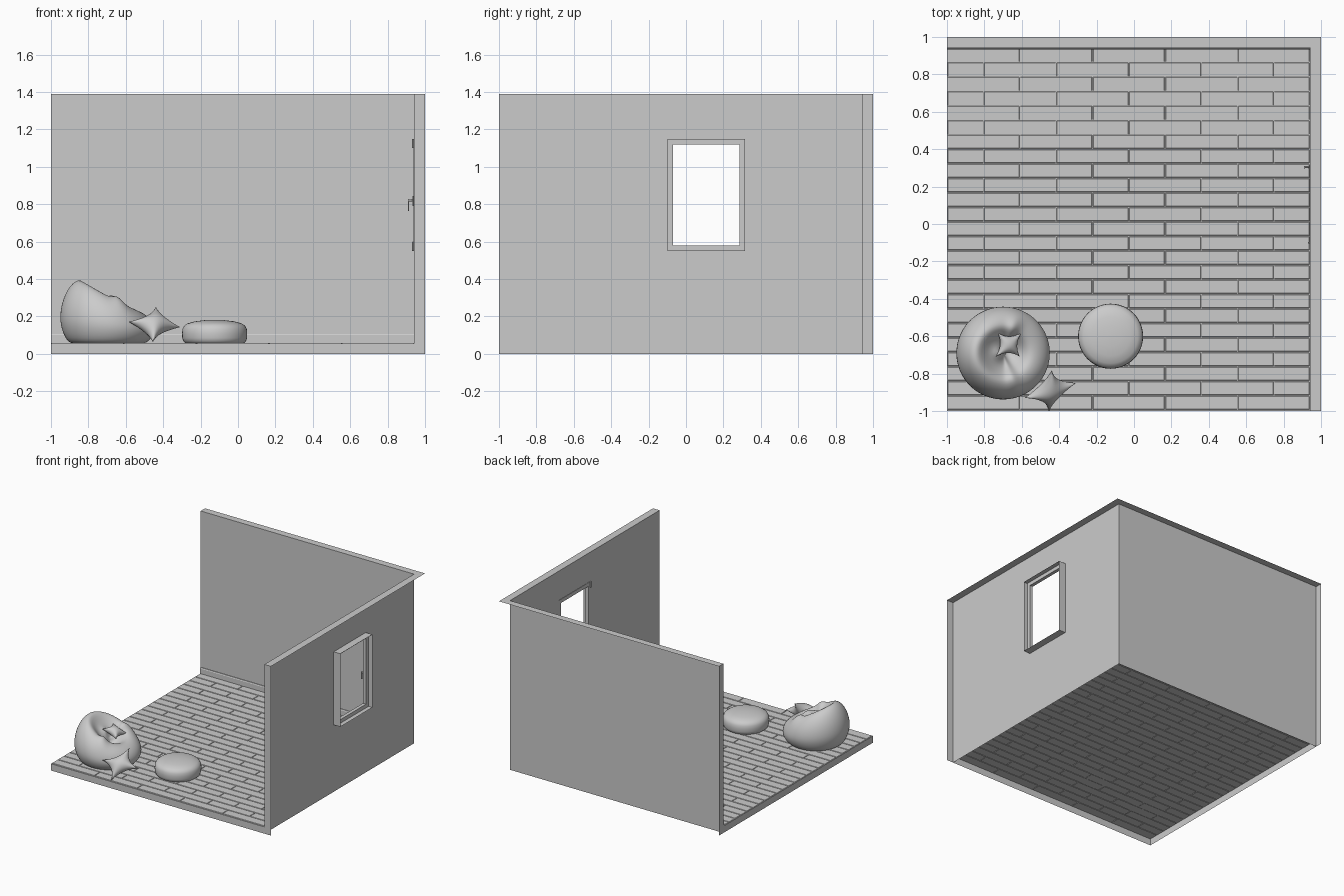
import bpy, bmesh, math
from mathutils import Vector

if "Cube" in bpy.data.objects:
    bpy.data.objects.remove(bpy.data.objects["Cube"])


def add_mesh(name, verts, faces, smooth=None):
    me = bpy.data.meshes.new(name)
    me.from_pydata([tuple(v) for v in verts], [], faces)
    bm = bmesh.new()
    bm.from_mesh(me)
    bmesh.ops.remove_doubles(bm, verts=bm.verts, dist=1e-5)
    bmesh.ops.recalc_face_normals(bm, faces=bm.faces)
    bm.to_mesh(me)
    bm.free()
    ob = bpy.data.objects.new(name, me)
    bpy.context.collection.objects.link(ob)
    if smooth:
        bpy.ops.object.select_all(action='DESELECT')
        bpy.context.view_layer.objects.active = ob
        ob.select_set(True)
        bpy.ops.object.shade_smooth_by_angle(angle=math.radians(smooth))
    return ob


def box_data(lo, hi):
    v = [(x, y, z) for x in (lo[0], hi[0]) for y in (lo[1], hi[1]) for z in (lo[2], hi[2])]
    f = [(0, 1, 3, 2), (4, 6, 7, 5), (0, 4, 5, 1), (2, 3, 7, 6), (0, 2, 6, 4), (1, 5, 7, 3)]
    return v, f


def boxes(name, pairs, bevel=0):
    verts, faces = [], []
    for lo, hi in pairs:
        v, f = box_data(lo, hi)
        faces += [tuple(i + len(verts) for i in q) for q in f]
        verts += v
    ob = add_mesh(name, verts, faces)
    if bevel:
        m = ob.modifiers.new("bevel", 'BEVEL')
        m.width, m.segments = bevel, 1
    return ob


def sheets(name, rects):
    # flat axis-aligned rectangles, one coordinate shared by both corners
    verts, faces = [], []
    for a, b in rects:
        k = [i for i in range(3) if a[i] == b[i]][0]
        i, j = [n for n in range(3) if n != k]
        n = len(verts)
        for p, q in ((a, a), (b, a), (b, b), (a, b)):
            c = [0, 0, 0]
            c[k], c[i], c[j] = a[k], p[i], q[j]
            verts.append(tuple(c))
        faces.append((n, n + 1, n + 2, n + 3))
    return add_mesh(name, verts, faces)


def rings_mesh(name, rings, smooth=60):
    n = len(rings[0])
    verts = [v for r in rings for v in r]
    faces = [(i * n + j, i * n + (j + 1) % n, (i + 1) * n + (j + 1) % n, (i + 1) * n + j)
             for i in range(len(rings) - 1) for j in range(n)]
    faces += [tuple(range(n))[::-1], tuple(range(len(verts) - n, len(verts)))]
    return add_mesh(name, verts, faces, smooth)


W, B, H, F = 0.94, 0.943, 1.39, 0.055      # right wall, back wall, height, floor level
Y0, Y1, Z0, Z1 = -0.10, 0.315, 0.55, 1.15  # window opening

# Open-backed walls and floor with rims
sheets("right_wall", [
    ((W, -1, 0), (W, Y0, H)), ((W, Y1, 0), (W, B, H)),
    ((W, Y0, 0), (W, Y1, Z0)), ((W, Y0, Z1), (W, Y1, H)),
    ((W, -1, H), (1, 1, H)), ((W, -1, 0), (1, -1, H))])
sheets("back_wall", [
    ((-1, B, 0), (W, B, H)), ((-1, B, H), (W, 1, H)), ((-1, B, 0), (-1, 1, H))])
sheets("floor_base", [
    ((-1, -1, F), (W, B, F)), ((-1, -1, 0), (W, -1, F)), ((-1, -1, 0), (-1, B, F))])

# Staggered floor planks
pitch, length, gap = 0.0775, 0.388, 0.0025
planks = []
for row in range(26):
    top = B - row * pitch
    low = max(top - pitch, -1)
    if top - low < 0.01:
        break
    x = -0.998 if row % 2 == 0 else -1.192
    while x < W:
        a, b = max(x, -1), min(x + length, W)
        if b - a > 0.01:
            planks.append(((a + gap, low + gap, F - 0.003), (b - gap, top - gap, F + 0.004)))
        x += length
boxes("floor_planks", planks, 0.002)

# Skirting board along the back wall
prof = [(B, F), (B - 0.01, F), (B - 0.01, 0.1), (B - 0.006, 0.107), (B, 0.107)]
rings_mesh("skirting_board", [[(x, y, z) for y, z in prof] for x in (-1, W)], 20)

# Window reveal, sash, hinges and handle
sheets("window_reveal", [
    ((W, Y0, Z0), (1, Y0, Z1)), ((W, Y1, Z0), (1, Y1, Z1)),
    ((W, Y0, Z0), (1, Y1, Z0)), ((W, Y0, Z1), (1, Y1, Z1))])
t, xa, xb = 0.03, 0.937, 0.965
boxes("window_sash", [
    ((xa, Y0, Z0), (xb, Y0 + t, Z1)), ((xa, Y1 - t, Z0), (xb, Y1, Z1)),
    ((xa, Y0 + t, Z0), (xb, Y1 - t, Z0 + t)), ((xa, Y0 + t, Z1 - t), (xb, Y1 - t, Z1))])
boxes("window_hinges", [((0.931, Y0 - 0.005, z), (0.94, Y0 + 0.005, z + 0.05))
                        for z in (Z0, Z1 - 0.05)], 0.002)
boxes("window_handle", [
    ((0.932, 0.295, 0.79), (0.938, 0.311, 0.845)),
    ((0.912, 0.299, 0.815), (0.933, 0.309, 0.829)),
    ((0.908, 0.298, 0.765), (0.915, 0.310, 0.829))], 0.002)

# Round pouf
pouf = [(0.10, 0.053), (0.155, 0.056), (0.168, 0.068), (0.173, 0.085), (0.174, 0.11),
        (0.172, 0.133), (0.163, 0.15), (0.145, 0.163), (0.105, 0.174), (0.055, 0.18), (0.01, 0.182)]
rings_mesh("pouf", [[(-0.125 + r * math.cos(a), -0.6 + r * math.sin(a), z)
                     for a in [k * math.tau / 48 for k in range(48)]] for r, z in pouf])

# Bean bag: high back towards -x, sunken seat, folds at both sides
bag = [(0.4, 0), (0.74, 0.0), (0.84, 0.04), (0.93, 0.16), (0.985, 0.3), (1.0, 0.43), (0.97, 0.6),
       (0.90, 0.76), (0.79, 0.9), (0.67, 0.98), (0.56, 1.0), (0.46, 0.93), (0.34, 0.8),
       (0.2, 0.71), (0.03, 0.68)]
rings = []
for i, (r, h) in enumerate(bag):
    ring = []
    for k in range(64):
        a = k * math.tau / 64
        fold = math.exp(-((abs((a + math.pi) % math.tau - math.pi) - 1.2) / 0.2) ** 2)
        seat = math.sin(math.pi * min(1, max(0, (i - 6) / 8)))
        z = 0.053 + h * (0.262 - 0.082 * math.cos(a)) + 0.025 * fold * seat
        ring.append((-0.70 + 0.252 * r * math.cos(a), -0.69 + 0.25 * r * math.sin(a), z))
    rings.append(ring)
bean = rings_mesh("bean_bag", rings)
bean.modifiers.new("round", 'SUBSURF').levels = 1


# Pinched four-corner cushions; p and q are half diagonals
def cushion(name, centre, p, q, thick, n=16):
    c, p, q = Vector(centre), Vector(p), Vector(q)
    nrm = p.cross(q).normalized()
    verts, faces = [], []
    for side in (1, -1):
        base = len(verts)
        for i in range(n + 1):
            for j in range(n + 1):
                u, v = -math.cos(math.pi * i / n), -math.cos(math.pi * j / n)
                d = max(0, (1 - u * u) * (1 - v * v))
                uu = u * (1 - 0.32 * (1 - v * v))
                vv = v * (1 - 0.32 * (1 - u * u))
                verts.append(c + p * (uu + vv) / 2 + q * (vv - uu) / 2 + nrm * side * thick * d ** 0.5)
        w = n + 1
        faces += [(base + i * w + j, base + i * w + j + 1, base + (i + 1) * w + j + 1, base + (i + 1) * w + j)
                  for i in range(n) for j in range(n)]
    return add_mesh(name, verts, faces, 80)


cushion("floor_cushion", (-0.447, -0.89, 0.157), (0.137, 0.04, -0.014), (0.008, 0.11, 0.096), 0.055)
cushion("seat_cushion", (-0.67, -0.645, 0.275), (0.07, 0.065, -0.025), (-0.06, 0.065, 0.025), 0.035)
